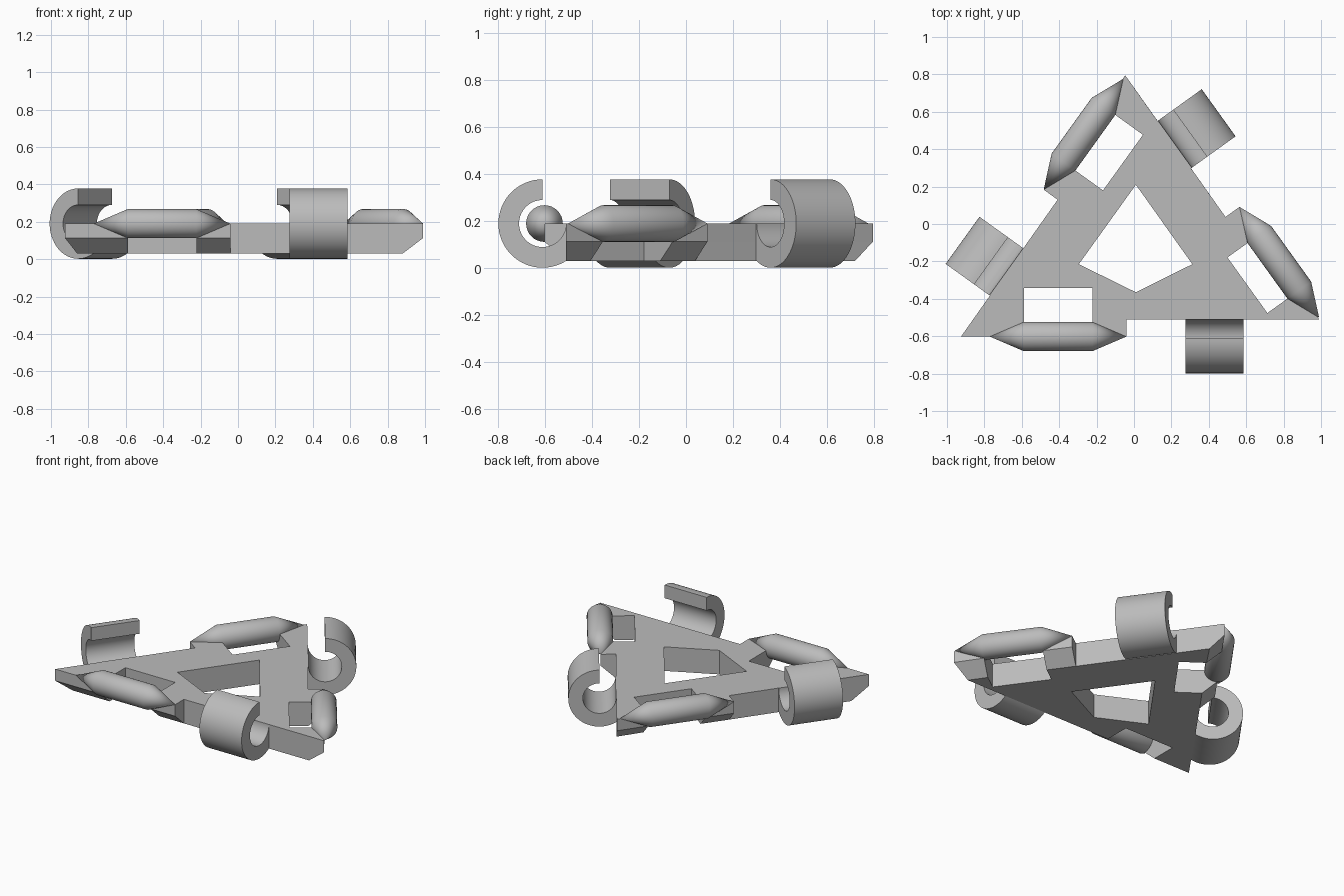
import bpy, bmesh, math
from mathutils import Vector, Matrix

cube = bpy.data.objects.get("Cube")
if cube:
    bpy.data.objects.remove(cube)

grey = bpy.data.materials.new("plain_grey")
grey.use_nodes = True
grey.diffuse_color = (0.5, 0.5, 0.5, 1)
grey.node_tree.nodes["Principled BSDF"].inputs["Base Color"].default_value = (0.5, 0.5, 0.5, 1)

LOW, MID, TOP = 0.03, 0.113, 0.19      # plate heights
LIP = 0.092                            # how far the bar half of a side sticks out
HALF, TIP, BAR_R = 0.183, 0.365, 0.078
RING_OUT, RING_IN, RING_W = 0.188, 0.1, 0.31
SLANT = math.radians(125.7)

# name, direction, bar centre, clip centre, window depth, corner, corner under the chamfer
SIDES = [
    ("front", 0, (-0.406, -0.602), (0.43, -0.61), 0.26, (-0.925, -0.602), (-0.86, -0.51)),
    ("left", SLANT, (0.777, -0.205), (0.30, 0.485), 0.21, (0.99, -0.51), (0.88, -0.51)),
    ("right", -SLANT, (-0.27, 0.48), (-0.764, -0.197), 0.26, (-0.047, 0.795), (0.008, 0.718)),
]
HOLE = [(0.01, 0.21), (-0.295, -0.215), (0.01, -0.365), (0.312, -0.215)]


def finish(bm, name, smooth=False):
    bmesh.ops.remove_doubles(bm, verts=bm.verts, dist=0.0005)
    bmesh.ops.recalc_face_normals(bm, faces=bm.faces)
    mesh = bpy.data.meshes.new(name)
    bm.to_mesh(mesh)
    bm.free()
    mesh.materials.append(grey)
    obj = bpy.data.objects.new(name, mesh)
    bpy.context.collection.objects.link(obj)
    if smooth:
        bpy.ops.object.select_all(action='DESELECT')
        obj.select_set(True)
        bpy.context.view_layer.objects.active = obj
        bpy.ops.object.shade_smooth_by_angle(angle=math.radians(25))
    return obj


def place(obj, centre, angle):
    obj.matrix_world = Matrix.Translation((*centre, TOP)) @ Matrix.Rotation(angle, 4, 'Z')


def ring_of_verts(bm, points, z):
    return [bm.verts.new((p[0], p[1], z)) for p in points]


def walls(bm, a, b):
    for i in range(len(a)):
        j = (i + 1) % len(a)
        bm.faces.new((a[i], a[j], b[j], b[i]))


def cap(bm, *loops):
    edges = [bm.edges.get((l[i - 1], l[i])) for l in loops for i in range(len(l))]
    bmesh.ops.triangle_fill(bm, use_beauty=True, edges=edges, normal=(0, 0, 1))


# Plate: outline with three windows and undercut lips, plus a central opening
upper, lower = [], []
for _, angle, bar, _, depth, corner, corner_low in SIDES:
    turn = Matrix.Rotation(angle, 2)
    to_world = lambda x, y: Vector(bar) + turn @ Vector((x, y))
    upper.append(corner)
    lower.append(corner_low)
    for x, y in [(-HALF, 0), (-HALF, depth), (HALF, depth), (HALF, 0), (TIP, 0), (TIP, LIP)]:
        upper.append(to_world(x, y))
        lower.append(to_world(x, max(y, LIP)))

bm = bmesh.new()
low, mid, top = (ring_of_verts(bm, p, z) for p, z in ((lower, LOW), (upper, MID), (upper, TOP)))
walls(bm, low, mid)
walls(bm, mid, top)
hole_low, hole_top = (ring_of_verts(bm, HOLE, z) for z in (LOW, TOP))
walls(bm, hole_low, hole_top)
cap(bm, top, hole_top)
bmesh.ops.remove_doubles(bm, verts=low, dist=0.0005)
low = [v for v in low if v.is_valid]
cap(bm, low, hole_low)
finish(bm, "plate")


def make_bar(name):
    # Round bar with a cone at each end, lying along x
    bm = bmesh.new()
    lie = Matrix.Rotation(math.pi / 2, 4, 'Y')
    n = 32
    rings = [[bm.verts.new((x, BAR_R * math.cos(t * math.tau / n), BAR_R * math.sin(t * math.tau / n)))
              for t in range(n)] for x in (-HALF, HALF)]
    walls(bm, *rings)
    for x, ring in zip((-TIP, TIP), rings):
        point = bm.verts.new((x, 0, 0))
        for i in range(n):
            bm.faces.new((ring[i - 1], ring[i], point))
    return finish(bm, name, smooth=True)


def make_clip(name):
    # Three quarter ring, open above the plate
    bm = bmesh.new()
    steps = 48
    arc = [math.pi / 2 + 1.5 * math.pi * i / steps for i in range(steps + 1)]
    sections = []
    for t in arc:
        sections.append([bm.verts.new((x, r * math.cos(t), r * math.sin(t)))
                         for x, r in ((-RING_W / 2, RING_IN), (RING_W / 2, RING_IN),
                                      (RING_W / 2, RING_OUT), (-RING_W / 2, RING_OUT))])
    for a, b in zip(sections, sections[1:]):
        walls(bm, a, b)
    bm.faces.new(sections[0])
    bm.faces.new(sections[-1])
    return finish(bm, name, smooth=True)


for name, angle, bar, clip, *_ in SIDES:
    place(make_bar(name + "_bar"), bar, angle)
    place(make_clip(name + "_clip"), clip, angle)
